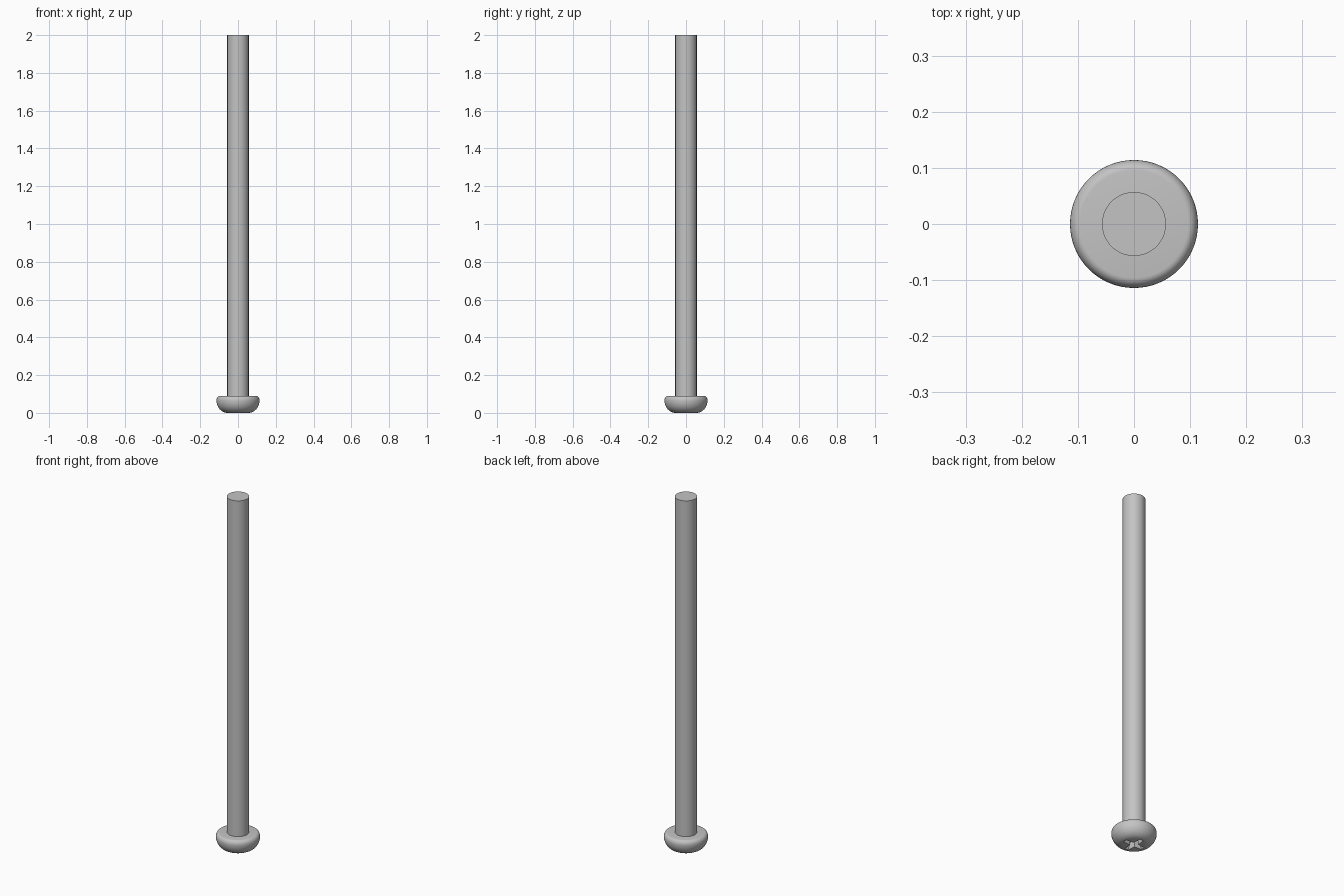
import bpy, bmesh, math
from math import sin, cos, pi

cube = bpy.data.objects.get("Cube")
if cube:
    bpy.data.objects.remove(cube, do_unlink=True)

SEGMENTS = 64
HEAD_R, HEAD_H, SHAFT_R = 0.114, 0.09, 0.057

steel = bpy.data.materials.new("plain_steel_grey")
steel.use_nodes = True
grey = (0.55, 0.55, 0.55, 1)
steel.diffuse_color = grey
steel.node_tree.nodes["Principled BSDF"].inputs["Base Color"].default_value = grey


def make_object(name, bm):
    bmesh.ops.recalc_face_normals(bm, faces=bm.faces)
    mesh = bpy.data.meshes.new(name)
    bm.to_mesh(mesh)
    bm.free()
    obj = bpy.data.objects.new(name, mesh)
    bpy.context.collection.objects.link(obj)
    mesh.materials.append(steel)
    return obj


def loft(name, rings, cap_start=True, cap_end=True):
    """Skin a stack of closed rings, each a list of points."""
    bm = bmesh.new()
    loops = [[bm.verts.new(p) for p in ring] for ring in rings]
    for a, b in zip(loops, loops[1:]):
        n = len(a)
        for i in range(n):
            j = (i + 1) % n
            bm.faces.new((a[i], a[j], b[j], b[i]))
    if cap_start:
        bm.faces.new(loops[0][::-1])
    if cap_end:
        bm.faces.new(loops[-1])
    return make_object(name, bm)


def circle(r, z):
    return [(r * cos(2 * pi * i / SEGMENTS), r * sin(2 * pi * i / SEGMENTS), z)
            for i in range(SEGMENTS)]


def cross(reach, half, z):
    """Plus-shaped outline with slightly widened inner corners."""
    points = []
    for k in range(4):
        c, s = cos(k * pi / 2), sin(k * pi / 2)
        for x, y in ((reach, -half), (reach, half), (half * 1.4, half * 1.4)):
            points.append((x * c - y * s, x * s + y * c, z))
    return points


def smooth(obj):
    bpy.ops.object.select_all(action='DESELECT')
    obj.select_set(True)
    bpy.context.view_layer.objects.active = obj
    bpy.ops.object.shade_smooth_by_angle(angle=math.radians(35))


# Pan head: flat bottom, broad lower curve, small upper rounding
flat, belly, lip = 0.055, 0.066, 0.018
profile = []
for i in range(13):
    t = i / 12 * pi / 2
    profile.append((flat + (HEAD_R - flat) * sin(t), belly * (1 - cos(t))))
for i in range(1, 8):
    t = i / 7 * pi / 2
    profile.append((HEAD_R - lip * (1 - cos(t)), belly + (HEAD_H - belly) * sin(t)))
head = loft("screw_head", [circle(r, z) for r, z in profile])

# Tapered cross-shaped driver recess cut into the underside
cutter = loft("recess_cutter", [cross(0.066, 0.0115, -0.01), cross(0.022, 0.007, 0.06)])
cut = head.modifiers.new("driver_recess", 'BOOLEAN')
cut.operation = 'DIFFERENCE'
cut.solver = 'EXACT'
cut.object = cutter
bpy.context.view_layer.objects.active = head
head.select_set(True)
bpy.ops.object.modifier_apply(modifier=cut.name)
bpy.data.objects.remove(cutter, do_unlink=True)
smooth(head)

# Plain shaft with a flat end
shaft = loft("screw_shaft", [circle(SHAFT_R, HEAD_H), circle(SHAFT_R, 2)], cap_start=False)
smooth(shaft)
